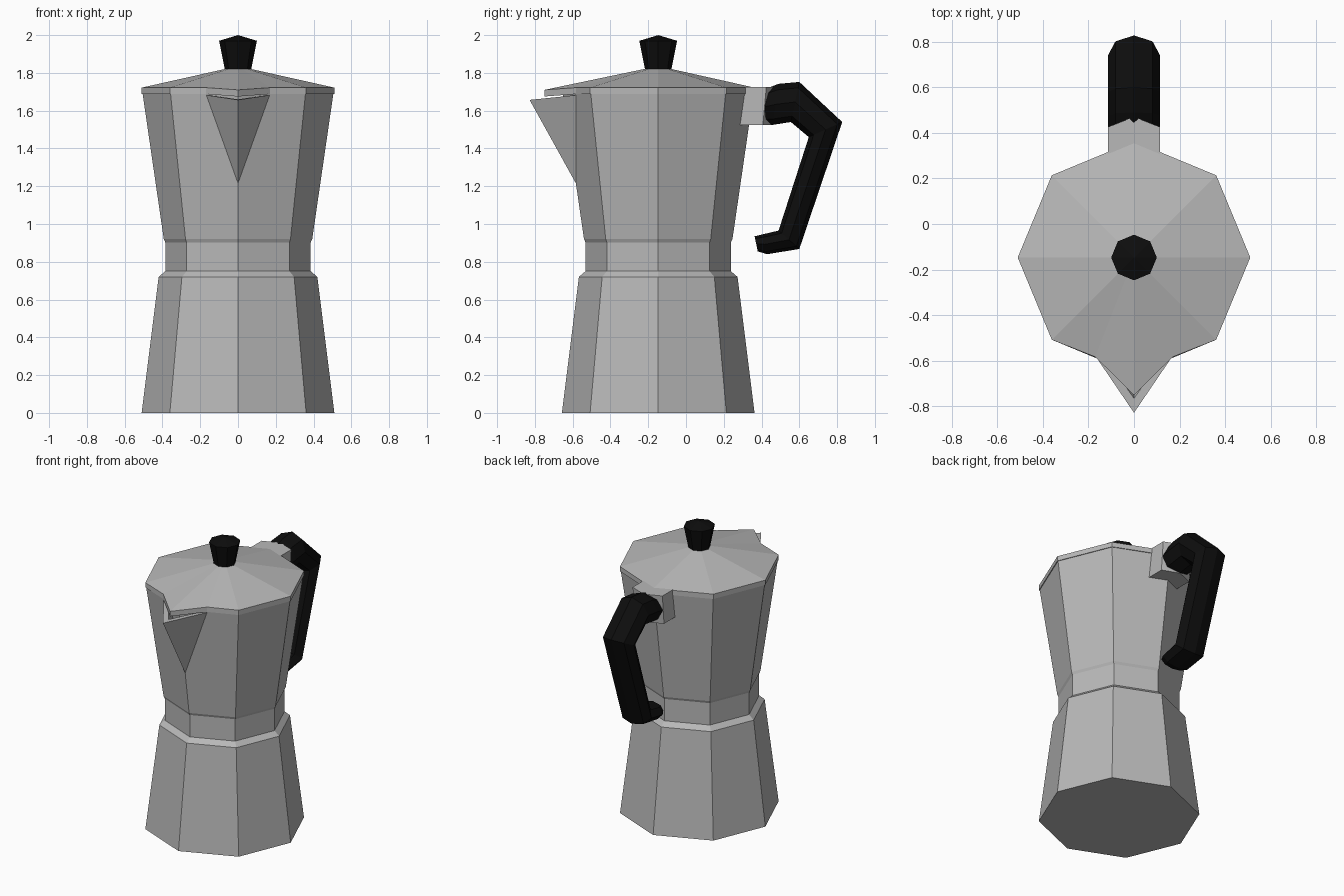
import bpy, bmesh, math
from mathutils import Vector

if "Cube" in bpy.data.objects:
    bpy.data.objects.remove(bpy.data.objects["Cube"])

CY = -0.147  # y of the pot's axis


def material(name, rgb, rough=0.5):
    m = bpy.data.materials.new(name)
    m.diffuse_color = (*rgb, 1)
    m.use_nodes = True
    m.node_tree.nodes["Principled BSDF"].inputs["Base Color"].default_value = m.diffuse_color
    return m


METAL = material("brushed_metal", (0.48, 0.48, 0.48))
BLACK = material("black_plastic", (0.004, 0.004, 0.004))


def build(name, verts, faces, mat, recalc=True):
    """Make one flat-shaded object from points and faces."""
    me = bpy.data.meshes.new(name)
    me.from_pydata([tuple(v) for v in verts], [], faces)
    if recalc:
        bm = bmesh.new()
        bm.from_mesh(me)
        bmesh.ops.recalc_face_normals(bm, faces=bm.faces)
        bm.to_mesh(me)
        bm.free()
    me.materials.append(mat)
    ob = bpy.data.objects.new(name, me)
    bpy.context.collection.objects.link(ob)
    return ob


def loft(name, rings, mat, apex=None):
    """Skin equal-sized rings; cap the ends, or close the top to an apex."""
    n = len(rings[0])
    verts = [v for r in rings for v in r]
    faces = [(k * n + i, k * n + (i + 1) % n, (k + 1) * n + (i + 1) % n, (k + 1) * n + i)
             for k in range(len(rings) - 1) for i in range(n)]
    faces.append(tuple(range(n)))
    top = (len(rings) - 1) * n
    if apex:
        verts.append(apex)
        faces += [(top + i, top + (i + 1) % n, len(verts) - 1) for i in range(n)]
    else:
        faces.append(tuple(range(top, top + n)))
    return build(name, verts, faces, mat)


def octagon(r, z):
    return [(r * math.cos(i * math.pi / 4), CY + r * math.sin(i * math.pi / 4), z)
            for i in range(8)]


# Lower boiler with sloped shoulder
loft("boiler", [octagon(0.51, 0), octagon(0.42, 0.72), octagon(0.385, 0.75)], METAL)

# Upper jug with straight collar
loft("jug", [octagon(0.385, 0.75), octagon(0.385, 0.903), octagon(0.393, 0.92),
             octagon(0.505, 1.69)], METAL)


# Lid, with a beak reaching over the spout
def lid_ring(z, tip_z):
    ring = octagon(0.51, z)
    ring[6:7] = [(-0.17, -0.583, z), (0, -0.75, tip_z), (0.17, -0.583, z)]
    return ring


loft("lid", [lid_ring(1.688, 1.675), lid_ring(1.722, 1.71)], METAL, apex=(0, CY, 1.836))

# Knob
loft("lid_knob", [octagon(0.068, 1.81), octagon(0.1, 1.97)], BLACK, apex=(0, CY, 2.0))

# Open V spout: outer walls, rim, inner walls
spout = [(0, -0.58, 1.21), (-0.172, -0.575, 1.683), (0.172, -0.575, 1.683), (0, -0.828, 1.657),
         (0, -0.56, 1.30), (-0.135, -0.575, 1.68), (0.135, -0.575, 1.68), (0, -0.765, 1.66)]
build("spout", spout, [(0, 3, 1), (0, 2, 3), (1, 3, 7, 5), (3, 2, 6, 7), (4, 5, 7), (4, 7, 6)],
      METAL, recalc=False)


# Handle bracket with a pointed end
def bracket_ring(z, dy):
    return [(x, y + dy, z) for x, y in
            [(-0.115, 0.24), (0.115, 0.24), (0.115, 0.425), (0, 0.47), (-0.115, 0.425)]]


loft("handle_bracket", [bracket_ring(1.523, -0.018), bracket_ring(1.724, 0)], METAL)

# Handle: eight-sided sections between outer and inner (y, z) outline points
sections = [((0.42, 1.715), (0.41, 1.525), 0.113), ((0.49, 1.742), (0.46, 1.525), 0.115),
            ((0.60, 1.752), (0.555, 1.54), 0.115), ((0.827, 1.54), (0.65, 1.46), 0.115),
            ((0.60, 0.868), (0.49, 0.965), 0.115), ((0.43, 0.84), (0.405, 0.945), 0.112),
            ((0.38, 0.855), (0.363, 0.935), 0.085)]
rings = []
for outer, inner, half_width in sections:
    a, b = Vector((0, *outer)), Vector((0, *inner))
    mid, arm = (a + b) / 2, (a - b) / 2
    rings.append([mid + arm * math.cos(t) + Vector((half_width * math.sin(t), 0, 0))
                  for t in (i * math.pi / 4 for i in range(8))])
loft("handle", rings, BLACK)
